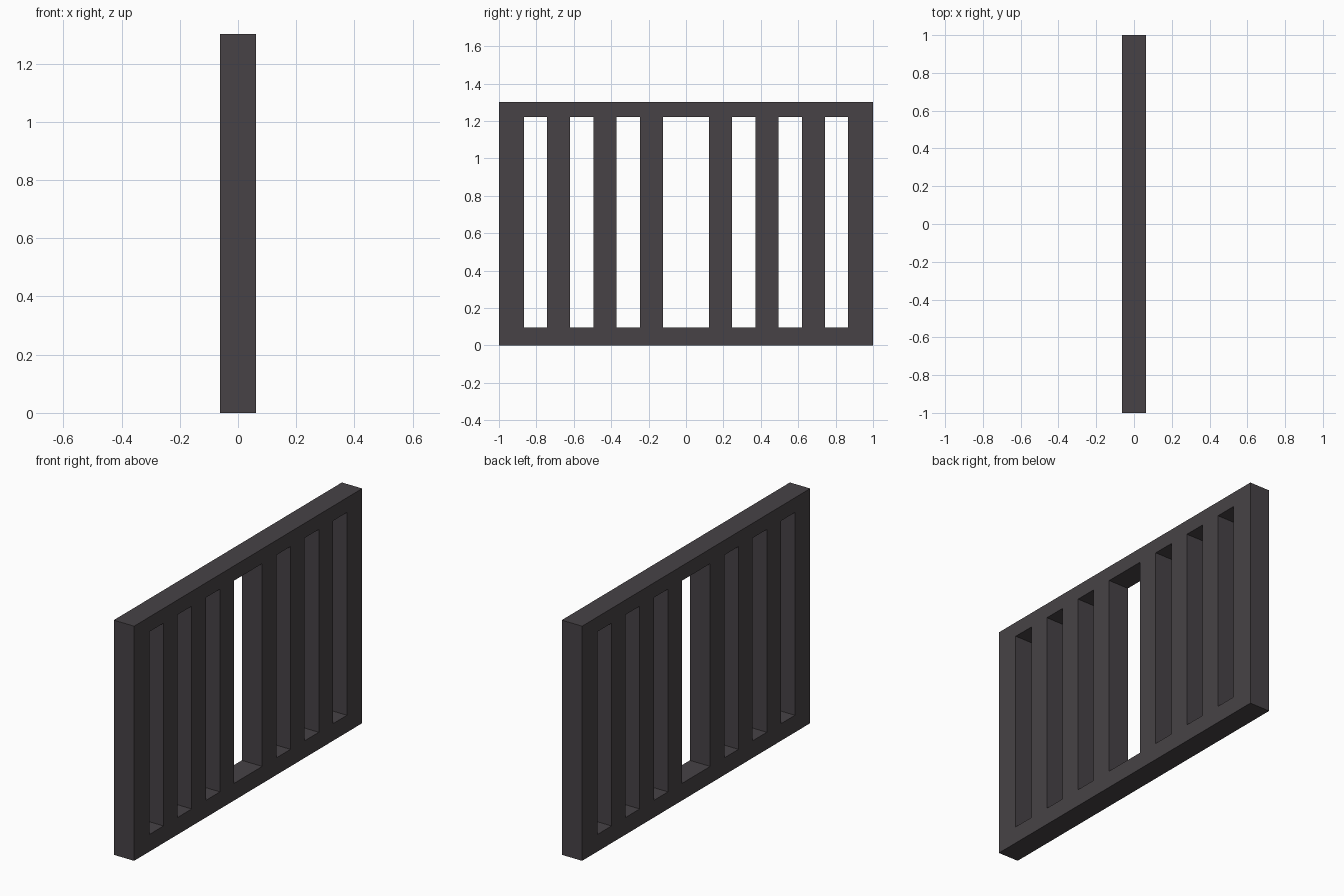
import bpy
import bmesh

if "Cube" in bpy.data.objects:
    bpy.data.objects.remove(bpy.data.objects["Cube"])

DEPTH = 0.125                                   # thickness along x
HALF = [0.123, 0.247, 0.371, 0.495, 0.619, 0.742, 0.866, 1.0]
Y = [-y for y in reversed(HALF)] + HALF         # bar edges, mirrored about the centre
Z = [0.0, 0.095, 1.22, 1.302]                   # bottom rail, opening, top rail

iron = bpy.data.materials.new("dark iron")
iron.diffuse_color = (0.063, 0.055, 0.061, 1)
iron.use_nodes = True
iron.node_tree.nodes["Principled BSDF"].inputs["Base Color"].default_value = iron.diffuse_color

bm = bmesh.new()
grid = [[bm.verts.new((-DEPTH / 2, y, z)) for z in Z] for y in Y]

# Front sheet: solid rails, with bars alternating with openings between them
for i in range(len(Y) - 1):
    for j in range(len(Z) - 1):
        if j == 1 and i % 2 == 1:
            continue
        bm.faces.new((grid[i][j], grid[i][j + 1], grid[i + 1][j + 1], grid[i + 1][j]))

# Extrude the sheet into a closed panel
result = bmesh.ops.extrude_face_region(bm, geom=bm.faces[:], use_keep_orig=True)
moved = [g for g in result["geom"] if isinstance(g, bmesh.types.BMVert)]
bmesh.ops.translate(bm, verts=moved, vec=(DEPTH, 0, 0))
bmesh.ops.recalc_face_normals(bm, faces=bm.faces[:])

mesh = bpy.data.meshes.new("barred_panel")
bm.to_mesh(mesh)
bm.free()
mesh.materials.append(iron)
panel = bpy.data.objects.new("barred_panel", mesh)
bpy.context.collection.objects.link(panel)
